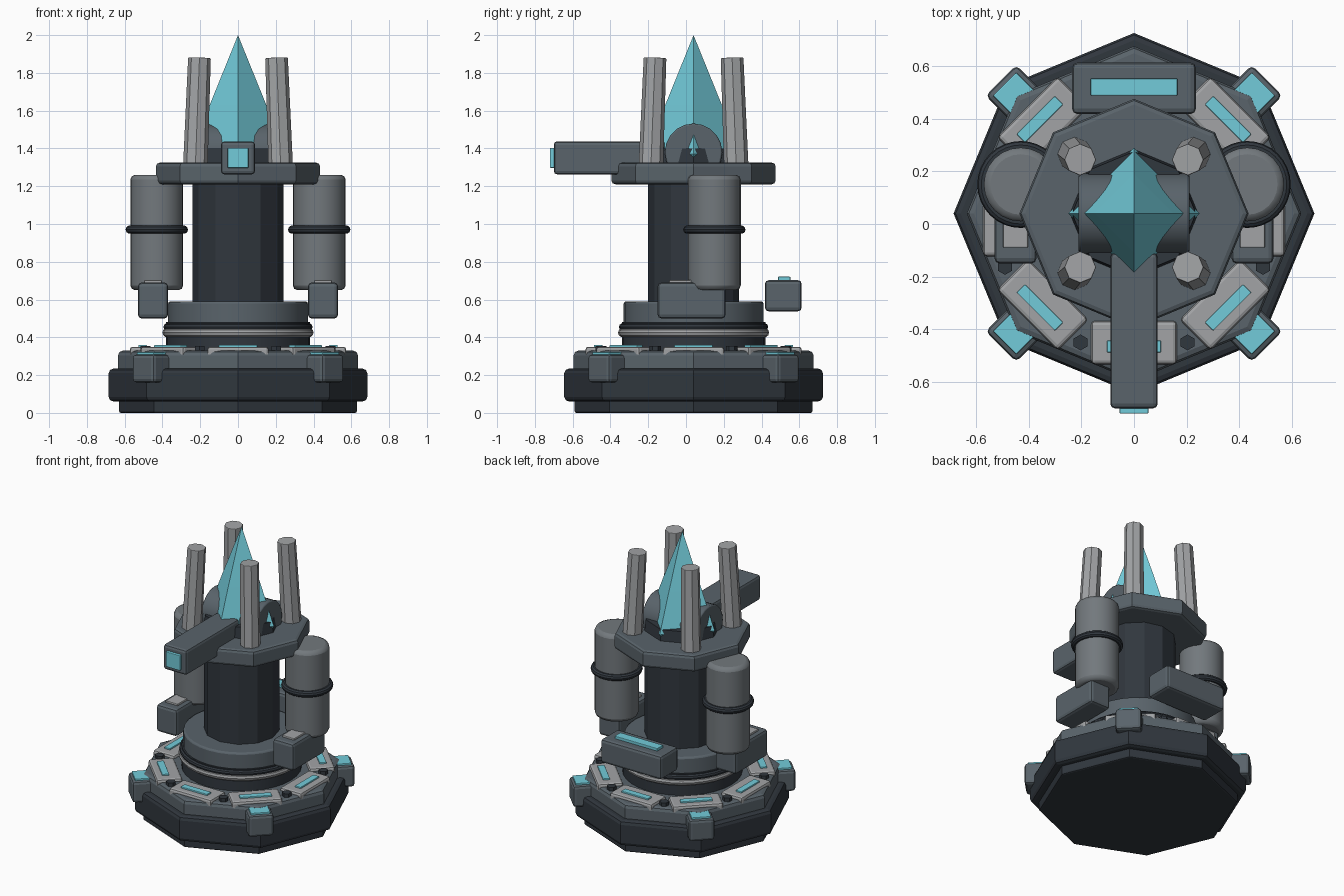
import bpy, math
from mathutils import Matrix, Vector

if "Cube" in bpy.data.objects:
    bpy.data.objects.remove(bpy.data.objects["Cube"])

CY = 0.04  # y of the turret axis


def material(name, rgb):
    m = bpy.data.materials.new(name)
    m.diffuse_color = (*rgb, 1)
    m.use_nodes = True
    m.node_tree.nodes["Principled BSDF"].inputs["Base Color"].default_value = m.diffuse_color
    return m


DARK = material("dark_steel", (0.03, 0.038, 0.048))
MID = material("slate", (0.10, 0.125, 0.145))
TANK = material("tank_grey", (0.17, 0.19, 0.205))
LIGHT = material("pale_steel", (0.36, 0.37, 0.38))
CYAN = material("cyan_glow", (0.17, 0.60, 0.70))


def finish(name, mat, bevel=0, smooth=False, segments=2):
    ob = bpy.context.object
    ob.name = name
    ob.data.materials.append(mat)
    bpy.ops.object.transform_apply(location=False, rotation=False, scale=True)
    if smooth:
        bpy.ops.object.shade_smooth_by_angle(angle=math.radians(35))
    if bevel:
        b = ob.modifiers.new("bevel", 'BEVEL')
        b.width, b.segments, b.limit_method = bevel, segments, 'ANGLE'
        b.angle_limit = math.radians(50)
    return ob


def box(name, mat, center, size, bevel=0.015, turn=0):
    bpy.ops.mesh.primitive_cube_add(size=1, location=center, rotation=(0, 0, turn))
    bpy.context.object.scale = size
    return finish(name, mat, bevel)


def prism(name, mat, x, y, z0, z1, r, sides, bevel=0, r2=None, turn=0, smooth=False):
    # the primitive puts its first vertex on an axis
    bpy.ops.mesh.primitive_cone_add(vertices=sides, radius1=r, radius2=r if r2 is None else r2,
                                    depth=z1 - z0, location=(x, y, (z0 + z1) / 2),
                                    rotation=(0, 0, turn))
    return finish(name, mat, bevel, smooth)


def ring(name, mat, x, y, z, major, minor):
    bpy.ops.mesh.primitive_torus_add(major_radius=major, minor_radius=minor, major_segments=32,
                                     minor_segments=10, location=(x, y, z))
    return finish(name, mat, smooth=True)


def polar(r, a, z):
    return (r * math.cos(a), CY + r * math.sin(a), z)


# octagonal base tiers
prism("base_foot", DARK, 0, CY, 0, 0.09, 0.63, 8, 0.01)
prism("base_skirt", DARK, 0, CY, 0.06, 0.235, 0.685, 8, 0.025)
prism("base_deck", MID, 0, CY, 0.2, 0.33, 0.635, 8, 0.025)

# deck plates with light strips, and bolts between them
for i in range(8):
    a = i * math.pi / 4
    box("deck_plate", LIGHT, polar(0.49, a, 0.315), (0.165, 0.325, 0.07), 0.015, a)
    box("deck_light", CYAN, polar(0.505, a, 0.35), (0.045, 0.205, 0.02), 0.004, a)
    x, y, _ = polar(0.53, a + math.pi / 8, 0)
    prism("deck_bolt", DARK, x, y, 0.32, 0.355, 0.03, 6)

# corner blocks with lamps
for i in range(4):
    a = math.pi / 4 + i * math.pi / 2
    box("corner_block", MID, polar(0.635, a, 0.235), (0.16, 0.165, 0.15), 0.02, a)
    box("corner_lamp", CYAN, polar(0.645, a, 0.312), (0.10, 0.125, 0.02), 0.004, a)

# bearing collar and column
prism("bearing", DARK, 0, CY, 0.32, 0.48, 0.38, 32, smooth=True)
ring("bearing_ring_pale", LIGHT, 0, CY, 0.425, 0.375, 0.025)
ring("bearing_ring_dark", DARK, 0, CY, 0.455, 0.375, 0.02)
prism("collar", MID, 0, CY, 0.47, 0.59, 0.37, 32, 0.012, smooth=True)
prism("column", DARK, 0, CY, 0.57, 1.23, 0.24, 12)

# side tanks with bands, and side pods
for s in (-1, 1):
    prism("tank", TANK, s * 0.43, 0.15, 0.65, 1.26, 0.14, 24, 0.025, smooth=True)
    ring("tank_band", DARK, s * 0.43, 0.15, 0.97, 0.143, 0.022)
    box("side_pod", MID, (s * 0.45, 0.03, 0.595), (0.16, 0.36, 0.19), 0.02)
    box("side_pod_cap", LIGHT, (s * 0.45, 0.03, 0.69), (0.095, 0.24, 0.025), 0.005)

# rear pod with light
box("rear_pod", MID, (0, 0.515, 0.62), (0.47, 0.195, 0.165), 0.02)
box("rear_light", CYAN, (0, 0.52, 0.71), (0.33, 0.065, 0.022), 0.004)

# upper platform
prism("platform", MID, 0, CY, 1.21, 1.325, 0.435, 8, 0.02)

# four leaning posts
for sx in (-1, 1):
    for sy in (-1, 1):
        low = Vector((sx * 0.226, CY + sy * 0.226, 1.30))
        top = Vector((sx * 0.204, CY + sy * 0.204, 1.88))
        post = prism("post", LIGHT, 0, 0, -0.29, 0.29, 0.065, 8, 0.004, 0.06, math.pi / 8)
        post.rotation_euler = (top - low).to_track_quat('Z', 'Y').to_euler()
        post.location = (low + top) / 2

# cross drum holding the crystal
bpy.ops.mesh.primitive_cylinder_add(vertices=20, radius=0.152, depth=0.42, location=(0, CY, 1.38),
                                    rotation=(0, math.pi / 2, 0))
finish("drum", MID, 0.008, True)
prism("crystal_socket", DARK, 0, CY, 1.31, 1.40, 0.245, 8, 0, 0.235)

# four-sided crystal
prism("crystal_tip", CYAN, 0, CY, 1.63, 2.0, 0.15, 4, 0, 0)
prism("crystal_body", CYAN, 0, CY, 1.37, 1.63, 0.25, 4, 0, 0.15)
prism("crystal_root", CYAN, 0, CY, 1.31, 1.37, 0.21, 4, 0, 0.25)

# gun barrel with muzzle light
box("barrel", MID, (0, -0.405, 1.35), (0.18, 0.59, 0.175), 0.018)
box("muzzle_light", CYAN, (0, -0.70, 1.35), (0.11, 0.04, 0.105), 0.004)
